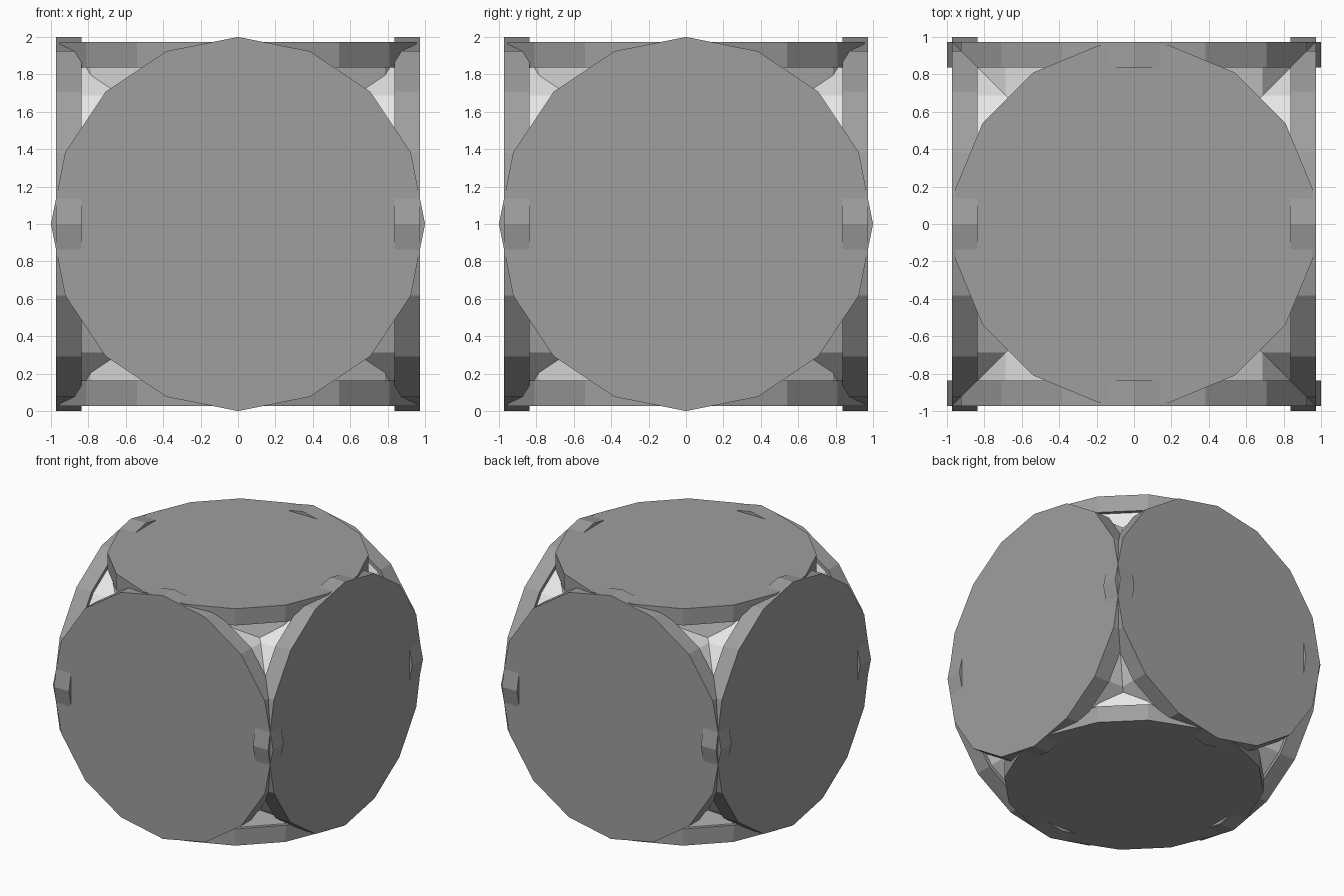
import bpy, bmesh, math
from mathutils import Matrix, Vector

if "Cube" in bpy.data.objects:
    bpy.data.objects.remove(bpy.data.objects["Cube"])

SIDES = 16
CENTRE = Vector((0, 0, 1))
OUTER, INNER = 0.973, 0.836      # disc faces, measured from the centre


def material(name, rgb):
    m = bpy.data.materials.new(name)
    m.diffuse_color = (*rgb, 1)
    m.use_nodes = True
    m.node_tree.nodes["Principled BSDF"].inputs["Base Color"].default_value = m.diffuse_color
    return m


grey = material("mid grey", (0.34, 0.345, 0.34))
white = material("off white", (0.8, 0.8, 0.8))

# Turn the z axis of a cylinder towards each direction;
# the upright pair is turned by half a facet
AXES = {
    "x": Matrix.Rotation(math.pi / 2, 4, 'Y'),
    "y": Matrix.Rotation(math.pi / 2, 4, 'X'),
    "z": Matrix.Rotation(math.pi / SIDES, 4, 'Z'),
}


def cylinder(name, axis, radius, z0, z1, mat):
    bm = bmesh.new()
    bmesh.ops.create_cone(bm, cap_ends=True, segments=SIDES, radius1=radius,
                          radius2=radius, depth=abs(z1 - z0),
                          matrix=Matrix.Translation((0, 0, (z0 + z1) / 2)))
    bmesh.ops.transform(bm, matrix=Matrix.Translation(CENTRE) @ AXES[axis],
                        verts=bm.verts)
    bmesh.ops.recalc_face_normals(bm, faces=bm.faces)
    mesh = bpy.data.meshes.new(name)
    bm.to_mesh(mesh)
    bm.free()
    mesh.materials.append(mat)
    bpy.context.collection.objects.link(bpy.data.objects.new(name, mesh))


# Pairs of grey discs, joined by slightly slimmer white drums
for axis, disc_r, drum_r in (("x", 1.0, 0.971), ("y", 1.0, 0.971), ("z", 0.973, 0.945)):
    for side, s in (("positive", 1), ("negative", -1)):
        cylinder(f"{side}_{axis}_disc", axis, disc_r, s * INNER, s * OUTER, grey)
    cylinder(f"{axis}_drum", axis, drum_r, -INNER - 0.02, INNER + 0.02, white)
